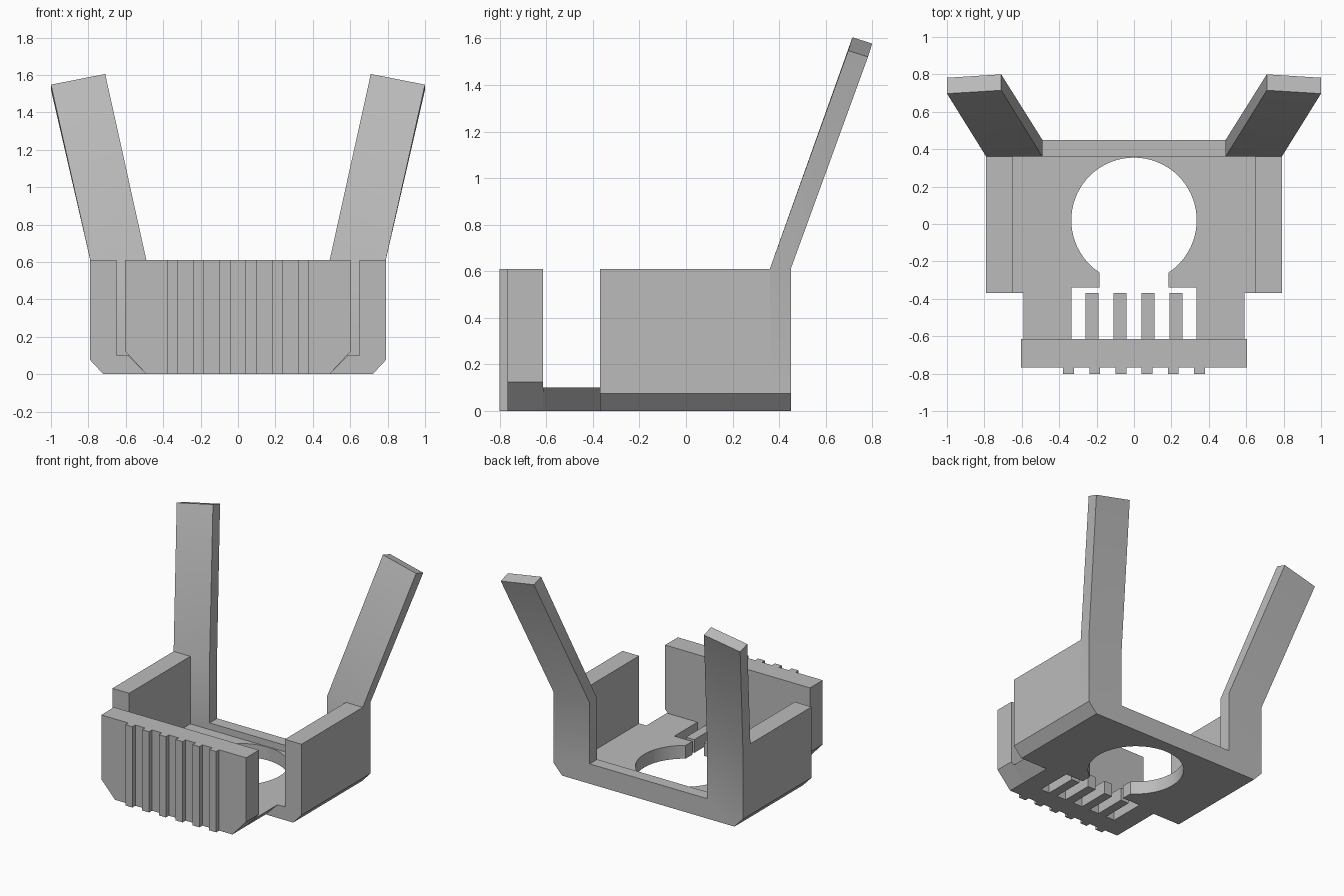
import bpy
import bmesh
import math
from mathutils import Vector

if "Cube" in bpy.data.objects:
    bpy.data.objects.remove(bpy.data.objects["Cube"], do_unlink=True)

grey = bpy.data.materials.new("plain grey")
grey.use_nodes = True
colour = (0.5, 0.5, 0.5, 1)
grey.diffuse_color = colour
grey.node_tree.nodes["Principled BSDF"].inputs["Base Color"].default_value = colour

HEIGHT = 0.61
FLOOR = 0.10


def finish(name, bm):
    bmesh.ops.recalc_face_normals(bm, faces=bm.faces[:])
    mesh = bpy.data.meshes.new(name)
    bm.to_mesh(mesh)
    bm.free()
    mesh.materials.append(grey)
    obj = bpy.data.objects.new(name, mesh)
    bpy.context.collection.objects.link(obj)
    return obj


def extruded(half, y0, y1):
    """Mirror the right half of an xz profile and extrude it along y."""
    points = half + [(-x, z) for x, z in reversed(half)]
    bm = bmesh.new()
    face = bm.faces.new([bm.verts.new((x, y0, z)) for x, z in points])
    new = bmesh.ops.extrude_face_region(bm, geom=[face], use_keep_orig=True)
    moved = [v for v in new["geom"] if isinstance(v, bmesh.types.BMVert)]
    bmesh.ops.translate(bm, vec=(0, y1 - y0, 0), verts=moved)
    return bm


def box(name, low, high):
    bm = bmesh.new()
    bmesh.ops.create_cube(bm, size=1)
    low, high = Vector(low), Vector(high)
    bmesh.ops.scale(bm, vec=high - low, verts=bm.verts)
    bmesh.ops.translate(bm, vec=(low + high) / 2, verts=bm.verts)
    return finish(name, bm)


# Tray with chamfered bottom edges and two side walls
tray = finish("tray", extruded(
    [(0.72, 0), (0.79, 0.075), (0.79, HEIGHT), (0.65, HEIGHT), (0.65, FLOOR)],
    -0.37, 0.36))

# Floor tongue and front plate share the same sloping underside
tongue = finish("floor_tongue", extruded([(0.49, 0), (0.59, FLOOR)], -0.615, -0.37))
finish("front_plate", extruded([(0.49, 0), (0.605, 0.125), (0.605, HEIGHT)],
                               -0.767, -0.615))

# Back frame: low lip with two posts, extended upwards into splayed arms
bm = extruded([(0.72, 0), (0.79, 0.075), (0.79, HEIGHT), (0.49, HEIGHT), (0.49, 0.15)],
              0.36, 0.45)
bm.normal_update()
tops = [f for f in bm.faces if f.calc_center_median().z > HEIGHT - 0.001]
for top in tops:
    new = bmesh.ops.extrude_face_region(bm, geom=[top])
    for v in [g for g in new["geom"] if isinstance(g, bmesh.types.BMVert)]:
        side = math.copysign(1, v.co.x)
        outer, back = abs(v.co.x) > 0.6, v.co.y > 0.4
        v.co = (side * (1.0 if outer else 0.71),
                0.715 + 0.085 * back - 0.018 * outer,
                1.605 - 0.027 * back - 0.057 * outer)
bmesh.ops.delete(bm, geom=[f for f in tops if f.is_valid], context="FACES_ONLY")
frame = finish("back_frame_with_arms", bm)

# Keyhole opening in the floor
bm = bmesh.new()
bmesh.ops.create_cone(bm, cap_ends=True, segments=72, radius1=0.335, radius2=0.335, depth=1)
bmesh.ops.translate(bm, vec=(0, 0.02, 0), verts=bm.verts)
round_cutter = finish("round_cutter", bm)
neck_cutter = box("neck_cutter", (-0.185, -0.4, -0.5), (0.185, 0, 0.5))
slot_cutter = box("slot_cutter", (-0.335, -0.7, -0.4), (0.335, -0.34, 0.4))


def cut(obj, cutters):
    for cutter in cutters:
        mod = obj.modifiers.new(cutter.name, "BOOLEAN")
        mod.operation = "DIFFERENCE"
        mod.solver = "EXACT"
        mod.object = cutter
    bpy.context.view_layer.update()
    graph = bpy.context.evaluated_depsgraph_get()
    mesh = bpy.data.meshes.new_from_object(obj.evaluated_get(graph))
    obj.modifiers.clear()
    obj.data = mesh


cut(tray, [round_cutter, neck_cutter, slot_cutter])
cut(tongue, [slot_cutter])
for cutter in (round_cutter, neck_cutter, slot_cutter):
    bpy.data.objects.remove(cutter, do_unlink=True)

# Comb fingers reaching back from the front plate
for i in range(4):
    x = -0.225 + 0.15 * i
    box(f"finger_{i + 1}", (x - 0.035, -0.615, 0), (x + 0.035, -0.37, FLOOR))

# Vertical grip ribs on the front
for i in range(6):
    x = -0.35 + 0.14 * i
    box(f"grip_rib_{i + 1}", (x - 0.029, -0.802, 0), (x + 0.029, -0.767, HEIGHT))

# Soft shading on the round opening and the bend of the arms
for obj in (tray, frame):
    bpy.ops.object.select_all(action="DESELECT")
    obj.select_set(True)
    bpy.context.view_layer.objects.active = obj
    bpy.ops.object.shade_smooth_by_angle(angle=math.radians(30))
